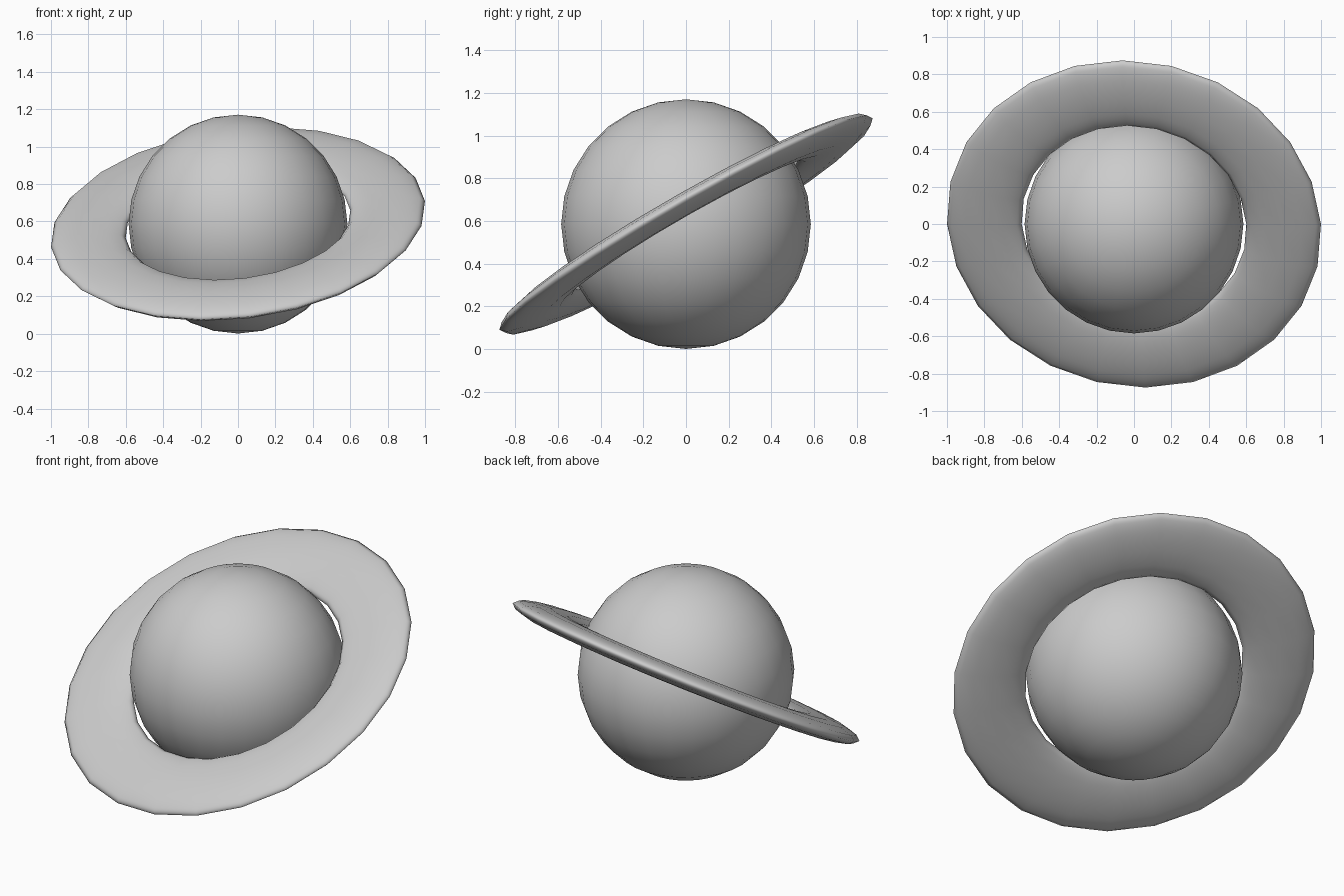
import bpy
from math import radians

if "Cube" in bpy.data.objects:
    bpy.data.objects.remove(bpy.data.objects["Cube"])

CENTER = (0, 0, 0.586)

# Planet body
bpy.ops.mesh.primitive_uv_sphere_add(segments=28, ring_count=14, radius=0.585, location=CENTER)
body = bpy.context.object
body.name = "planet_body"
bpy.ops.object.shade_smooth()

# Flattened, tilted ring
bpy.ops.mesh.primitive_torus_add(major_segments=24, minor_segments=12,
                                 major_radius=0.806, minor_radius=0.201,
                                 location=CENTER,
                                 rotation=(radians(29.7), radians(-7), 0))
ring = bpy.context.object
ring.name = "planet_ring"
ring.scale.z = 0.25
bpy.ops.object.shade_smooth()
